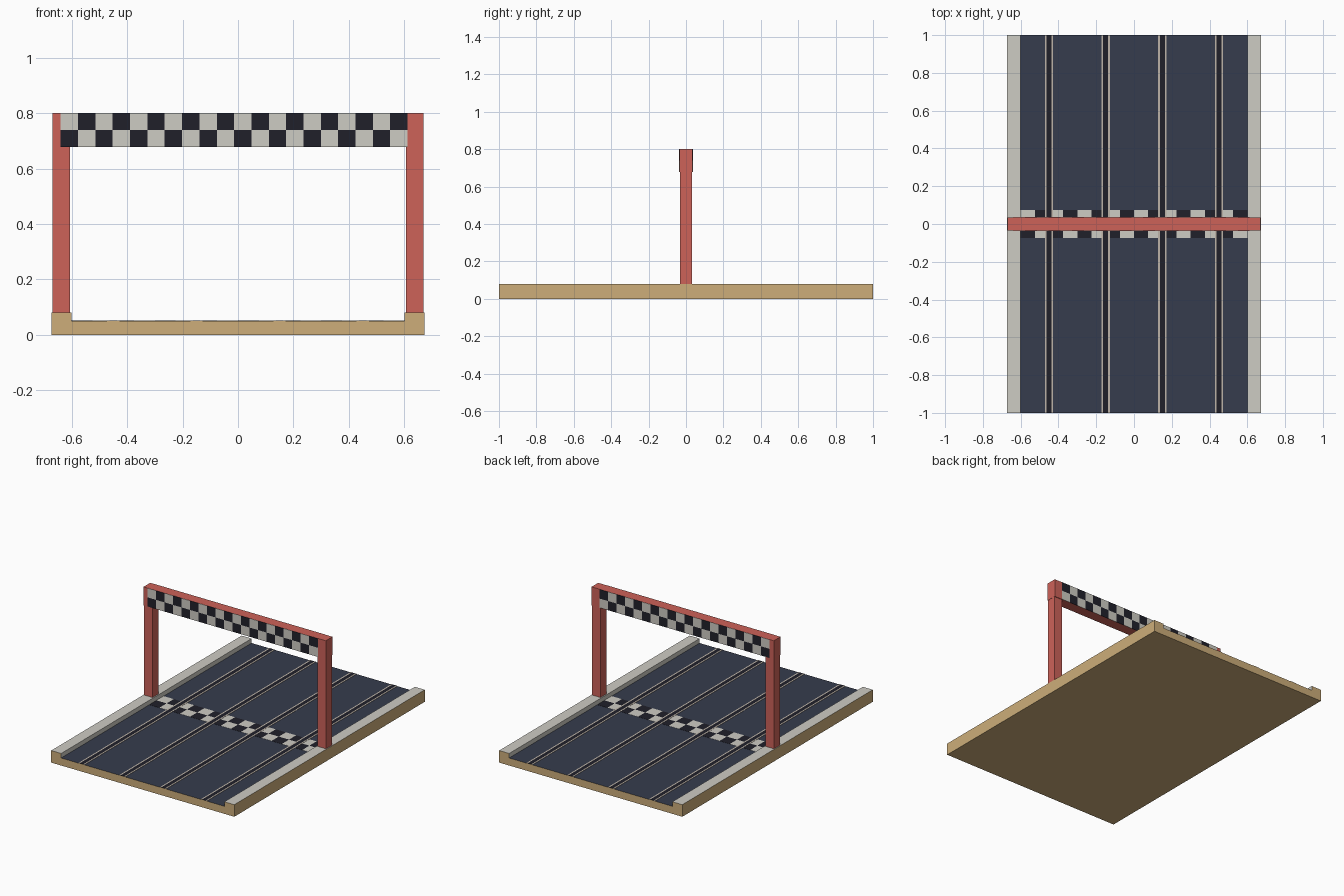
import bpy
import bmesh
from mathutils import Matrix, Vector

if "Cube" in bpy.data.objects:
    bpy.data.objects.remove(bpy.data.objects["Cube"], do_unlink=True)


def material(name, *rgb):
    """Flat material from display colour values."""
    lin = [((c / 255 + 0.055) / 1.055) ** 2.4 for c in rgb] + [1.0]
    m = bpy.data.materials.new(name)
    m.use_nodes = True
    m.diffuse_color = lin
    bsdf = m.node_tree.nodes["Principled BSDF"]
    bsdf.inputs["Base Color"].default_value = lin
    bsdf.inputs["Roughness"].default_value = 0.9
    return m


tan = material("tan", 205, 174, 122)
red = material("red", 205, 98, 89)
light = material("light_grey", 206, 204, 196)
black = material("black", 32, 32, 42)
navy = material("navy", 54, 60, 77)
beige = material("beige", 190, 180, 168)


def add_box(bm, lo, hi, index=0):
    """Box between two corners, all faces in one material slot."""
    lo, hi = Vector(lo), Vector(hi)
    mat = Matrix.Translation((lo + hi) / 2) @ Matrix.Diagonal((*(hi - lo), 1))
    verts = bmesh.ops.create_cube(bm, size=1, matrix=mat)["verts"]
    for f in {f for v in verts for f in v.link_faces}:
        f.material_index = index


def finish(bm, name, *mats):
    mesh = bpy.data.meshes.new(name)
    bm.normal_update()
    bm.to_mesh(mesh)
    bm.free()
    for m in mats:
        mesh.materials.append(m)
    obj = bpy.data.objects.new(name, mesh)
    bpy.context.collection.objects.link(obj)
    return obj


def box(name, lo, hi, mat):
    bm = bmesh.new()
    add_box(bm, lo, hi)
    return finish(bm, name, mat)


HALF, ROAD, CURB = 0.673, 0.6, 0.08
DECK = 0.05

# Track base: a channel profile swept along y, coloured by face direction
profile = [(-HALF, 0), (HALF, 0), (HALF, CURB), (ROAD, CURB),
           (ROAD, DECK), (-ROAD, DECK), (-ROAD, CURB), (-HALF, CURB)]
bm = bmesh.new()
end = bm.faces.new([bm.verts.new((x, -1, z)) for x, z in profile])
swept = bmesh.ops.extrude_face_region(bm, geom=[end], use_keep_orig=True)["geom"]
bmesh.ops.translate(bm, vec=(0, 2, 0),
                    verts=[v for v in swept if isinstance(v, bmesh.types.BMVert)])
bmesh.ops.recalc_face_normals(bm, faces=bm.faces)
for f in bm.faces:
    c = f.calc_center_median()
    if abs(f.normal.y) < 0.5 and c.z > DECK - 0.001:
        inner = abs(c.x) < ROAD + 0.001
        if f.normal.z > 0.5 or inner:
            f.material_index = 2 if abs(c.x) < 0.1 else 1
finish(bm, "track_base", tan, light, navy)


def checker(name, origin, across, up, cols, rows, depth):
    """Thin two-colour tile plates; across and up are one-tile steps."""
    bm = bmesh.new()
    origin, across, up, depth = map(Vector, (origin, across, up, depth))
    for i in range(cols):
        for j in range(rows):
            lo = origin + across * i + up * j
            add_box(bm, lo, lo + across + up + depth, (i + j) % 2)
    return finish(bm, name, black, light)


# Finish line across the road
checker("finish_line", (-ROAD, -0.075, DECK), (0.075, 0, 0), (0, 0.075, 0),
        16, 2, (0, 0, 0.001))

# Four lanes, each a dark slot between two pale rails
for n, x in enumerate((-0.45, -0.15, 0.15, 0.45), 1):
    box(f"lane_{n}_slot", (x - 0.013, -1, DECK), (x + 0.013, 1, DECK + 0.002), black)
    bm = bmesh.new()
    for side in (-1, 1):
        r = x + side * 0.0175
        add_box(bm, (r - 0.0045, -1, DECK), (r + 0.0045, 1, DECK + 0.002))
    finish(bm, f"lane_{n}_rails", beige)

# Gantry posts and beam
for name, x in (("right_post", -0.638), ("left_post", 0.638)):
    box(name, (x - 0.031, -0.031, CURB), (x + 0.031, 0.031, 0.68), red)
box("gantry_beam", (-0.67, -0.035, 0.678), (0.67, 0.035, 0.8), red)

# Chequered banners on both faces of the beam
for name, y in (("front_banner", -0.0365), ("back_banner", 0.035)):
    checker(name, (-0.64, y, 0.678), (0.0626, 0, 0), (0, 0, 0.0609),
            20, 2, (0, 0.0015, 0))
